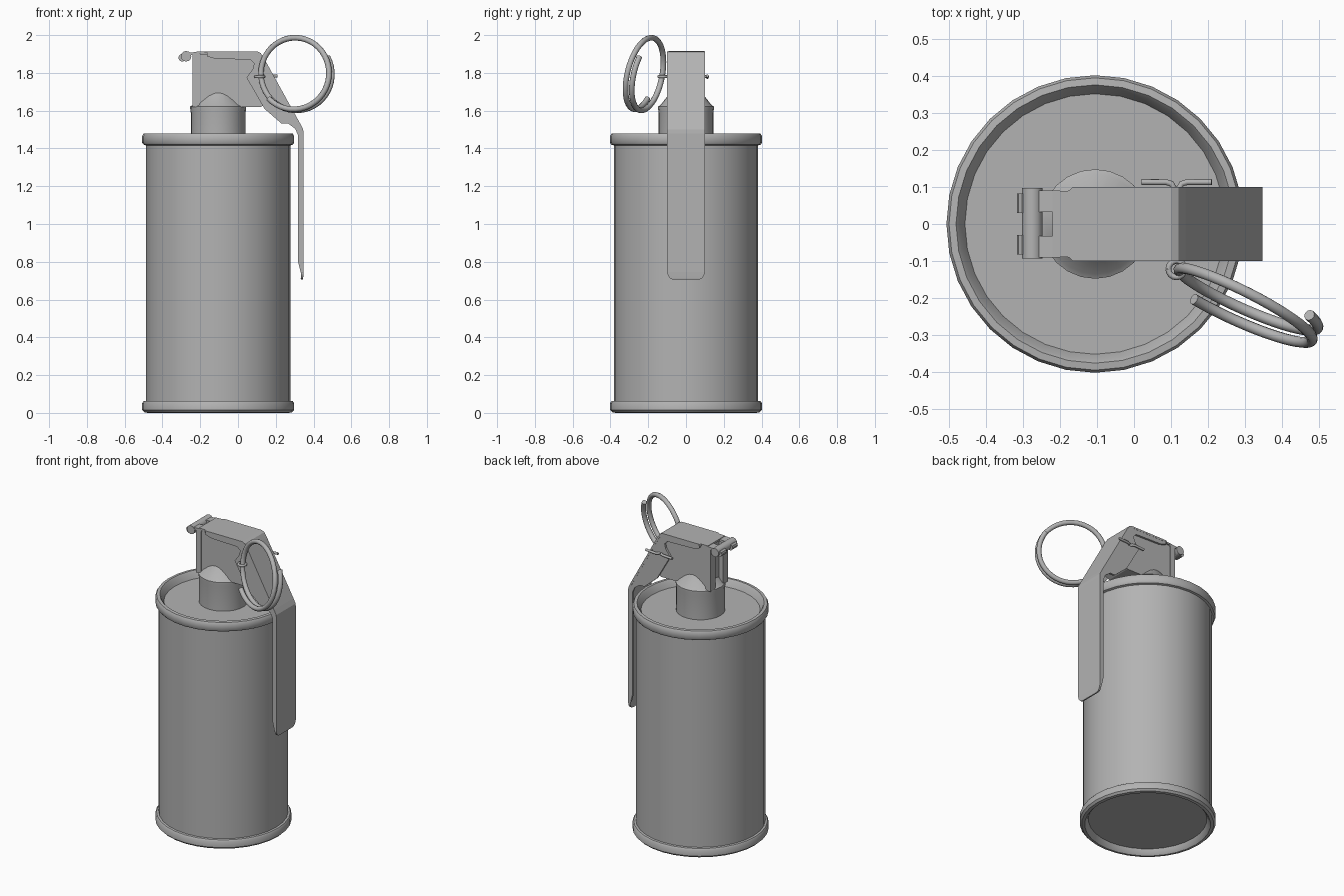
import bpy, bmesh, math
from mathutils import Vector

if "Cube" in bpy.data.objects:
    bpy.data.objects.remove(bpy.data.objects["Cube"])

CX = -0.105  # axis of the can
steel = bpy.data.materials.new("dark_grey")
steel.diffuse_color = (0.45, 0.45, 0.45, 1)
steel.use_nodes = True
steel.node_tree.nodes["Principled BSDF"].inputs["Base Color"].default_value = steel.diffuse_color


def finish(name, bm, smooth=True):
    bmesh.ops.recalc_face_normals(bm, faces=bm.faces[:])
    me = bpy.data.meshes.new(name)
    bm.to_mesh(me)
    bm.free()
    me.materials.append(steel)
    ob = bpy.data.objects.new(name, me)
    bpy.context.collection.objects.link(ob)
    if smooth:
        bpy.ops.object.select_all(action='DESELECT')
        bpy.context.view_layer.objects.active = ob
        ob.select_set(True)
        bpy.ops.object.shade_smooth_by_angle(angle=math.radians(35))
    return ob


def lathe(name, profile, sides):
    """Revolve (radius, z) points about the can axis, closing both ends."""
    bm = bmesh.new()
    rings = []
    for r, z in profile:
        rings.append([bm.verts.new((CX + r * math.cos(2 * math.pi * i / sides),
                                    r * math.sin(2 * math.pi * i / sides), z))
                      for i in range(sides)])
    for a, b in zip(rings, rings[1:]):
        for i in range(sides):
            j = (i + 1) % sides
            bm.faces.new((a[i], a[j], b[j], b[i]))
    bm.faces.new(rings[0])
    bm.faces.new(rings[-1])
    return finish(name, bm)


def prism(name, pts, y0, y1, smooth=False):
    """Extrude an (x, z) outline along y."""
    bm = bmesh.new()
    f = bm.faces.new([bm.verts.new((x, y0, z)) for x, z in pts])
    ext = bmesh.ops.extrude_face_region(bm, geom=[f])['geom']
    bmesh.ops.translate(bm, vec=(0, y1 - y0, 0),
                        verts=[v for v in ext if isinstance(v, bmesh.types.BMVert)])
    return finish(name, bm, smooth)


def disc_pts(x, z, r, n=12):
    return [(x + r * math.cos(2 * math.pi * i / n), z + r * math.sin(2 * math.pi * i / n))
            for i in range(n)]


def wire(name, pts, radius, res=2):
    cu = bpy.data.curves.new(name, 'CURVE')
    cu.dimensions = '3D'
    cu.bevel_depth = radius
    cu.bevel_resolution = res
    cu.use_fill_caps = True
    cu.materials.append(steel)
    sp = cu.splines.new('POLY')
    sp.points.add(len(pts) - 1)
    for p, co in zip(sp.points, pts):
        p.co = (*co, 1)
    sp.use_smooth = True
    ob = bpy.data.objects.new(name, cu)
    bpy.context.collection.objects.link(ob)
    return ob


# Can with rolled rims and recessed ends
lathe("can_body", [(0.35, 0.035), (0.36, 0.012), (0.372, 0), (0.39, 0.003), (0.402, 0.015), (0.402, 0.052),
                   (0.395, 0.062), (0.382, 0.064), (0.382, 1.416), (0.395, 1.42), (0.402, 1.43),
                   (0.402, 1.466), (0.395, 1.478), (0.376, 1.48), (0.368, 1.47), (0.352, 1.435)], 32)

# Neck collar with conical shoulder
lathe("neck", [(0.145, 1.43), (0.145, 1.59), (0.148, 1.61), (0.148, 1.622),
               (0.135, 1.63), (0.08, 1.7)], 24)

# Fuze housing, with two rear posts
prism("fuze_housing", [(-0.21, 1.62), (-0.21, 1.9), (0.1, 1.9), (0.165, 1.79),
                       (0.18, 1.65), (0.12, 1.62)], -0.084, 0.084)
for side, s in (("front", -1), ("back", 1)):
    prism("rear_post_" + side, [(-0.24, 1.62), (-0.24, 1.895), (-0.205, 1.895), (-0.205, 1.62)],
          s * 0.04, s * 0.09)
    # Hinge knuckle and hook
    prism("hinge_tab_" + side, [(-0.265, 1.893), (-0.265, 1.907), (-0.2, 1.912), (-0.2, 1.895)],
          s * 0.033, s * 0.09)
    prism("hinge_hook_" + side, disc_pts(-0.296, 1.88, 0.02, 10), s * 0.03, s * 0.082, True)
prism("hinge_pin", disc_pts(-0.275, 1.888, 0.028), -0.093, 0.097, True)

# Lever strip: rows of (x, z, half width)
rows = [(-0.22, 1.914, 0.088), (-0.175, 1.914, 0.09), (-0.165, 1.914, 0.1), (0.1, 1.914, 0.1),
        (0.12, 1.905, 0.1), (0.139, 1.875, 0.1), (0.33, 1.53, 0.1), (0.345, 1.5, 0.1),
        (0.347, 1.48, 0.1), (0.347, 0.745, 0.1), (0.346, 0.727, 0.095),
        (0.345, 0.712, 0.085), (0.343, 0.705, 0.068)]
bm = bmesh.new()
pairs = [(bm.verts.new((x, -w, z)), bm.verts.new((x, w, z))) for x, z, w in rows]
for a, b in zip(pairs, pairs[1:]):
    bm.faces.new((a[0], b[0], b[1], a[1]))
strip = finish("lever_strip", bm, False)
if strip.data.polygons[0].normal.z < 0:
    strip.data.flip_normals()
mod = strip.modifiers.new("thickness", 'SOLIDIFY')
mod.thickness = 0.012
mod.offset = -1

# Lever side flanges
flange = [(-0.165, 1.912), (0.1, 1.912), (0.12, 1.903), (0.138, 1.873), (0.329, 1.528),
          (0.345, 1.48), (0.345, 0.735), (0.334, 0.735), (0.318, 0.8), (0.318, 1.47), (0.302, 1.505),
          (0.265, 1.532), (0.23, 1.532), (0.14, 1.61), (0.045, 1.775), (0.078, 1.82),
          (0.085, 1.85), (0.065, 1.87), (-0.12, 1.875), (-0.165, 1.888)]
for side, s in (("front", -1), ("back", 1)):
    prism("lever_flange_" + side, flange, s * 0.086, s * 0.099)

# Split pin: eye in front, legs spread behind
px, pz = 0.115, 1.78
eye = [(px - 0.022 * math.cos(a), -0.122 + 0.022 * math.sin(a), pz)
       for a in [2 * math.pi * i / 16 for i in range(17)]]
wire("pin_eye", eye, 0.008)
for side, s in (("left", -1), ("right", 1)):
    wire("pin_leg_" + side, [(px + s * 0.006, -0.105, pz), (px + s * 0.006, 0.095, pz),
                             (px + s * 0.014, 0.109, pz), (px + s * 0.028, 0.113, pz),
                             (px + s * 0.095, 0.113, pz + s * 0.004)], 0.008)

# Pull ring: tilted coil of about one and a half turns
c = Vector((0.302, -0.217, 1.795))
u, v = Vector((0.184, -0.085, 0)), Vector((0, 0.035, 0.191))
n = u.cross(v).normalized()
coil = []
for i in range(65):
    t = i / 64
    a = math.radians(30 - 525 * t)
    coil.append(c + u * math.cos(a) + v * math.sin(a) + n * (0.054 * t - 0.03))
wire("pull_ring", coil, 0.015, 3)
